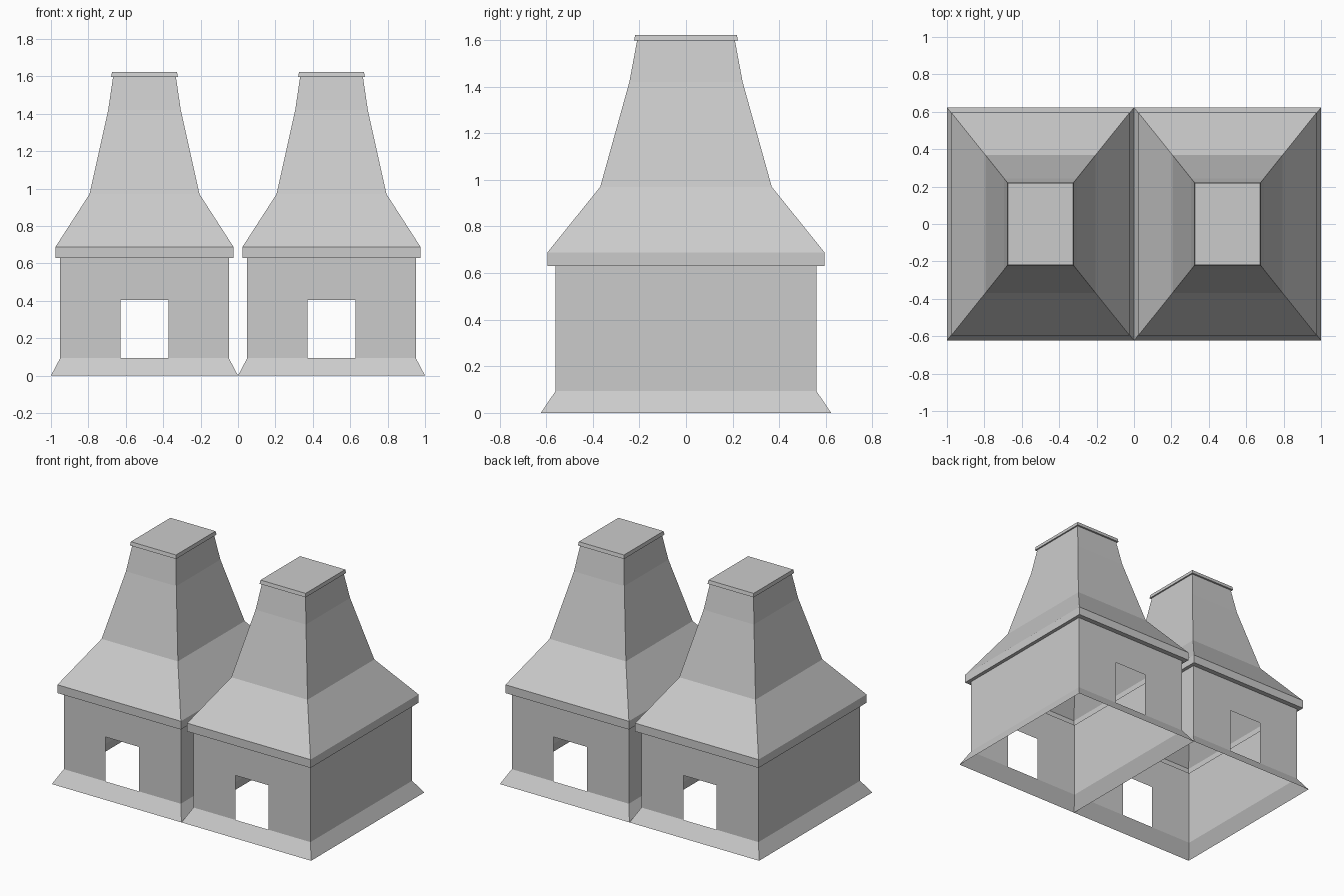
import bpy, bmesh

if "Cube" in bpy.data.objects:
    bpy.data.objects.remove(bpy.data.objects["Cube"])

# Profile rings: (half width x, half depth y, height z)
BASE = [(0.5, 0.623, 0), (0.451, 0.56, 0.093)]
WALL = [(0.451, 0.56, 0.093), (0.451, 0.56, 0.63)]
ROOF = [(0.451, 0.56, 0.63), (0.476, 0.595, 0.63), (0.476, 0.595, 0.688),
        (0.294, 0.368, 0.97), (0.194, 0.243, 1.42), (0.168, 0.21, 1.597)]
CAP = [(0.168, 0.21, 1.597), (0.178, 0.223, 1.597), (0.174, 0.218, 1.622)]
DOOR_HALF, DOOR_TOP = 0.128, 0.403


def finish(name, bm, x):
    bmesh.ops.remove_doubles(bm, verts=bm.verts, dist=1e-5)
    mesh = bpy.data.meshes.new(name)
    bm.to_mesh(mesh)
    bm.free()
    ob = bpy.data.objects.new(name, mesh)
    ob.location.x = x
    bpy.context.collection.objects.link(ob)


def quad(bm, pts):
    bm.faces.new([bm.verts.new(p) for p in pts])


def stack(name, rings, x, closed_top=False):
    """Open four-sided shell lofted through rectangular rings."""
    bm = bmesh.new()
    loops = [[bm.verts.new((sx * w, sy * d, z))
              for sx, sy in ((-1, -1), (1, -1), (1, 1), (-1, 1))]
             for w, d, z in rings]
    for a, b in zip(loops, loops[1:]):
        for i in range(4):
            j = (i + 1) % 4
            bm.faces.new((a[i], a[j], b[j], b[i]))
    if closed_top:
        bm.faces.new(loops[-1])
    finish(name, bm, x)


def walls(name, x):
    """Thin walls with an opening in the front and the back."""
    (w, d, z0), (_, _, z1) = WALL
    h, zt = DOOR_HALF, DOOR_TOP
    bm = bmesh.new()
    for s in (1, -1):
        # Side wall
        quad(bm, [(s * w, -s * d, z0), (s * w, s * d, z0),
                  (s * w, s * d, z1), (s * w, -s * d, z1)])
        # Panels around the opening
        for x0, x1, a, b in ((-w, -h, z0, zt), (h, w, z0, zt),
                             (-w, -h, zt, z1), (-h, h, zt, z1), (h, w, zt, z1)):
            quad(bm, [(s * x0, -s * d, a), (s * x1, -s * d, a),
                      (s * x1, -s * d, b), (s * x0, -s * d, b)])
    finish(name, bm, x)


# Two identical houses side by side
for side, x in (("left", -0.5), ("right", 0.5)):
    stack(side + "_flared_base", BASE, x)
    walls(side + "_walls", x)
    stack(side + "_roof", ROOF, x)
    stack(side + "_chimney_cap", CAP, x, closed_top=True)
